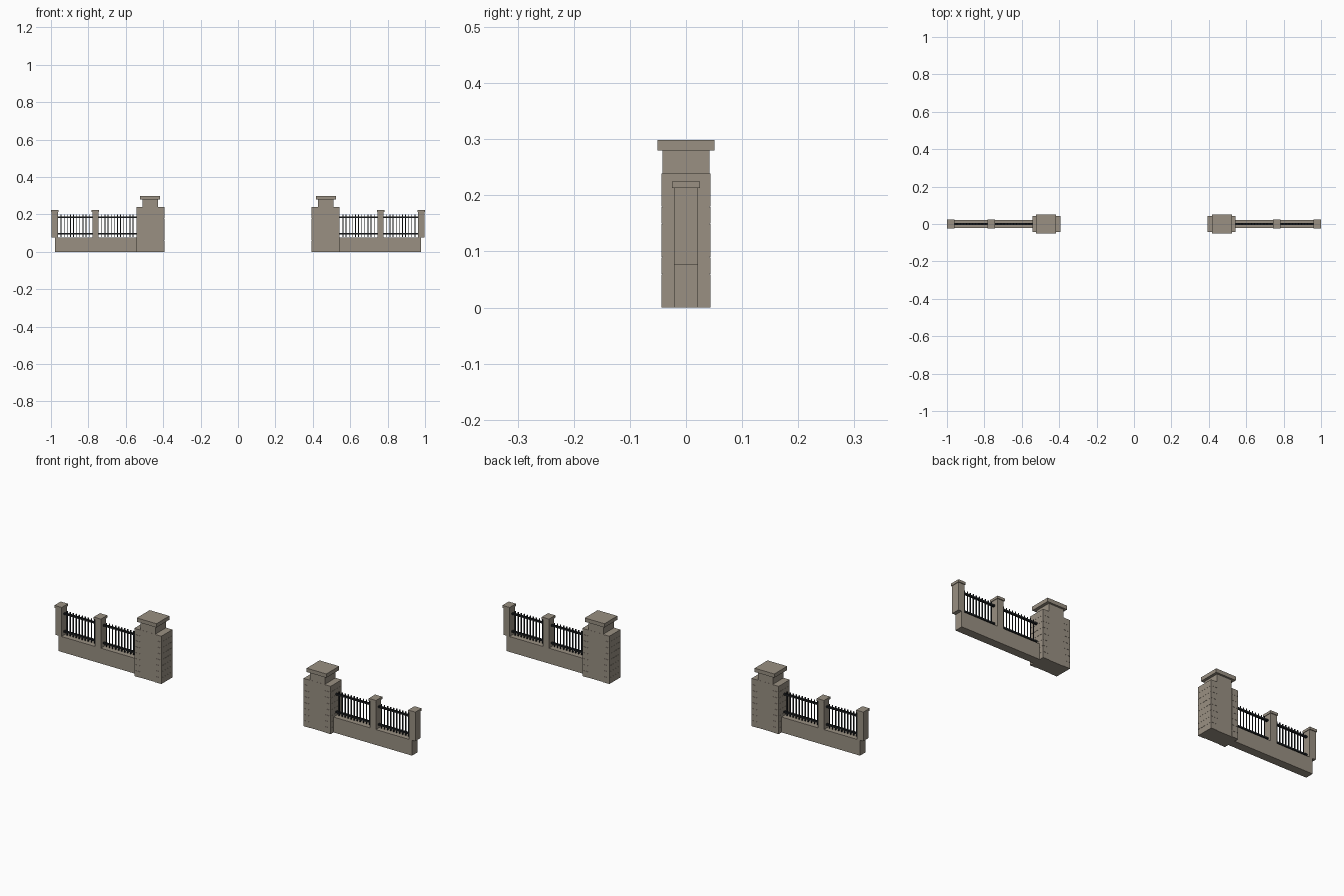
import bpy
import bmesh

cube = bpy.data.objects.get("Cube")
if cube:
    bpy.data.objects.remove(cube, do_unlink=True)


def make_material(name, rgb):
    mat = bpy.data.materials.new(name)
    mat.use_nodes = True
    color = (*rgb, 1.0)
    mat.diffuse_color = color
    mat.node_tree.nodes["Principled BSDF"].inputs["Base Color"].default_value = color
    return mat


stone = make_material("warm grey stone", (0.32, 0.28, 0.225))
iron = make_material("black iron", (0.012, 0.014, 0.016))


def build(name, boxes, mat):
    """Join boxes given as (x0, x1, half depth, z0, z1) into one object."""
    bm = bmesh.new()
    for x0, x1, d, z0, z1 in boxes:
        verts = bmesh.ops.create_cube(bm, size=1)["verts"]
        for v in verts:
            v.co.x = (x0 + x1) / 2 + v.co.x * abs(x1 - x0)
            v.co.y *= 2 * d
            v.co.z = (z0 + z1) / 2 + v.co.z * (z1 - z0)
    mesh = bpy.data.meshes.new(name)
    bm.to_mesh(mesh)
    bm.free()
    mesh.materials.append(mat)
    obj = bpy.data.objects.new(name, mesh)
    bpy.context.collection.objects.link(obj)
    return obj


WALL_TOP = 0.077
PILLAR_IN, PILLAR_OUT = 0.394, 0.544
NECK_IN, NECK_OUT = 0.429, 0.51
COURSES = 8
COURSE = 0.24 / COURSES
JOINT = 0.0006

for side, s in (("left", 1), ("right", -1)):
    def part(name, boxes, mat=stone):
        build(f"{side}_{name}", [(s * a, s * b, d, z0, z1) for a, b, d, z0, z1 in boxes], mat)

    # Low wall
    part("low_wall", [(PILLAR_OUT - 0.01, 0.979, 0.021, 0, WALL_TOP)])

    # Gate pillar: shaft, flanking stone courses with fine joints, cap
    part("pillar_shaft", [(NECK_IN, NECK_OUT, 0.0415, 0, 0.28)])
    part("pillar_core", [(PILLAR_IN + 0.001, PILLAR_OUT - 0.001, 0.042, 0, 0.239)])
    courses = []
    for i in range(COURSES):
        z0, z1 = i * COURSE, (i + 1) * COURSE - JOINT
        courses.append((PILLAR_IN, NECK_IN, 0.044, z0, z1))
        courses.append((NECK_OUT, PILLAR_OUT, 0.044, z0, z1))
    part("pillar_courses", courses)
    part("pillar_cap", [(0.416, 0.525, 0.051, 0.28, 0.299)])

    # Small posts with caps
    for label, x in (("middle", 0.762), ("end", 0.98)):
        part(f"{label}_post", [(x - 0.017, x + 0.017, 0.021, WALL_TOP, 0.213)])
        part(f"{label}_post_cap", [(x - 0.02, x + 0.02, 0.025, 0.213, 0.225)])

    # Iron railing panels
    for label, a, b in (("inner", PILLAR_OUT, 0.745), ("outer", 0.779, 0.963)):
        part(f"{label}_rails", [(a, b, 0.005, z, z + 0.008) for z in (0.092, 0.181)], iron)
        count = 11 if label == "inner" else 10
        step = (b - a) / (count + 1)
        bars = []
        for i in range(1, count + 1):
            x = a + i * step
            bars.append((x - 0.002, x + 0.002, 0.002, 0.08, 0.2))
        part(f"{label}_bars", bars, iron)
